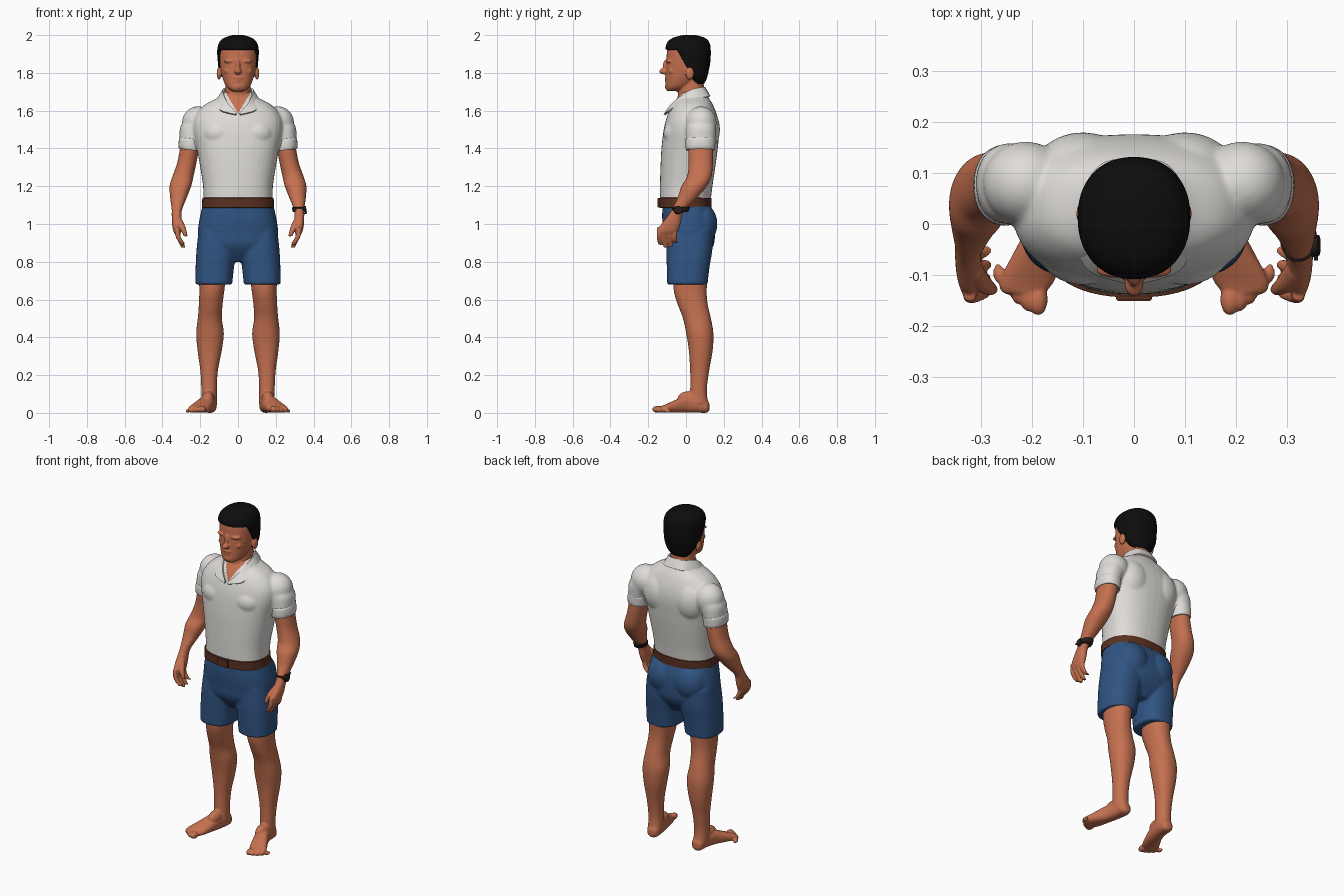
import bpy, bmesh, math
from mathutils import Vector, Matrix


def material(name, rgb):
    m = bpy.data.materials.new(name)
    m.diffuse_color = (*rgb, 1)
    return m


SKIN = material("skin", (0.56, 0.165, 0.08))
SHIRT = material("shirt white", (0.74, 0.72, 0.69))
SHORTS = material("shorts blue", (0.03, 0.09, 0.23))
LEATHER = material("belt brown", (0.10, 0.03, 0.015))
HAIR = material("hair black", (0.004, 0.004, 0.004))
WATCH = material("watch dark", (0.02, 0.013, 0.01))


def spline(secs, k):
    """Catmull-Rom smoothing of a list of tuples."""
    if k == 1:
        return secs
    out = []
    for i in range(len(secs) - 1):
        p = [Vector(secs[min(max(j, 0), len(secs) - 1)]) for j in range(i - 1, i + 3)]
        for t in (j / k for j in range(k)):
            out.append(tuple(0.5 * (2 * p[1] + (p[2] - p[0]) * t
                       + (2 * p[0] - 5 * p[1] + 4 * p[2] - p[3]) * t * t
                       + (3 * p[1] - p[0] - 3 * p[2] + p[3]) * t ** 3)))
    return out + [secs[-1]]


def loft(bm, secs, s=1, k=5, n=2.2, seg=40, axis='Z'):
    """Skin closed rings (x, y, z, ra, rb); s = -1 builds the mirrored side."""
    rings = []
    for x, y, z, ra, rb in spline(secs, k):
        ring = []
        for i in range(seg):
            a = 2 * math.pi * i / seg
            c, d = math.cos(a), math.sin(a)
            u = ra * math.copysign(abs(c) ** (2 / n), c)
            v = rb * math.copysign(abs(d) ** (2 / n), d)
            p = (x + u, y + v, z) if axis == 'Z' else (x + u, y, z + v)
            ring.append(bm.verts.new((s * p[0], p[1], p[2])))
        rings.append(ring)
    for a, b in zip(rings, rings[1:]):
        for i in range(seg):
            j = (i + 1) % seg
            bm.faces.new((a[i], a[j], b[j], b[i]))
    bm.faces.new(rings[0])
    bm.faces.new(rings[-1])


def ball(bm, c, r, s=1):
    m = Matrix.Translation((c[0] * s, c[1], c[2])) @ Matrix.Diagonal((*r, 1))
    bmesh.ops.create_uvsphere(bm, u_segments=24, v_segments=16, radius=1, matrix=m)


def finish(bm, name, mat, voxel=0, smooth=3, solid=0):
    """Make the object; voxel > 0 fuses its overlapping pieces."""
    bmesh.ops.recalc_face_normals(bm, faces=bm.faces)
    me = bpy.data.meshes.new(name)
    bm.to_mesh(me)
    bm.free()
    ob = bpy.data.objects.new(name, me)
    bpy.context.collection.objects.link(ob)
    if voxel:
        r = ob.modifiers.new("fuse", 'REMESH')
        r.mode, r.voxel_size = 'VOXEL', voxel
        sm = ob.modifiers.new("soften", 'SMOOTH')
        sm.iterations = smooth
    if solid:
        t = ob.modifiers.new("thickness", 'SOLIDIFY')
        t.thickness, t.offset = solid, 0
    if voxel or solid:
        ev = ob.evaluated_get(bpy.context.evaluated_depsgraph_get())
        me = bpy.data.meshes.new_from_object(ev)
        ob.modifiers.clear()
        ob.data = me
    me.materials.clear()
    me.materials.append(mat)
    for p in me.polygons:
        p.material_index = 0
    bpy.ops.object.select_all(action='DESELECT')
    ob.select_set(True)
    bpy.context.view_layer.objects.active = ob
    bpy.ops.object.shade_smooth_by_angle(angle=math.radians(50))
    return ob


# head, neck and face
bm = bmesh.new()
loft(bm, [(0, -.065, 1.703, .03, .035), (0, -.05, 1.72, .056, .058), (0, -.03, 1.75, .074, .078),
          (0, -.01, 1.80, .089, .097), (0, 0, 1.86, .097, .104), (0, .01, 1.92, .1, .11),
          (0, .01, 1.96, .088, .098), (0, .01, 1.985, .05, .06)])
loft(bm, [(0, .025, 1.82, .06, .06), (0, .028, 1.72, .066, .068), (0, .03, 1.66, .07, .075),
          (0, .03, 1.56, .08, .08)])
ball(bm, (0, -.116, 1.808), (.019, .026, .016))
ball(bm, (0, -.106, 1.835), (.012, .017, .036))
ball(bm, (0, -.088, 1.728), (.034, .024, .023))
ball(bm, (0, -.1, 1.775), (.03, .014, .008))
ball(bm, (0, -.098, 1.760), (.026, .014, .008))
for s in (1, -1):
    ball(bm, (.04, -.088, 1.862), (.036, .018, .010), s)
    ball(bm, (.045, -.076, 1.81), (.03, .018, .02), s)
    ball(bm, (.1, .02, 1.798), (.013, .023, .034), s)
finish(bm, "head", SKIN, .005, 3)

# hair cap, tucked under the skin below the hairline
bm = bmesh.new()
loft(bm, [(0, .058, 1.74, .055, .036), (0, .055, 1.77, .078, .055), (0, .035, 1.81, .1, .085),
          (0, .022, 1.86, .107, .107), (0, .012, 1.92, .11, .119), (0, .012, 1.96, .1, .112),
          (0, .015, 1.985, .074, .085), (0, .018, 2.0, .03, .035)], k=10, seg=96)
for v in bm.verts:
    d = min(1.925 - v.co.z, -.035 + (1.90 - v.co.z) * .6 - v.co.y)
    f = 1 - .25 * min(max(d / .012, 0), 1)
    v.co.x *= f
    v.co.y *= f
finish(bm, "hair", HAIR)

# polo shirt: torso and sleeves fused, open neck coloured as skin
bm = bmesh.new()
loft(bm, [(0, -.005, 1.11, .182, .134), (0, .001, 1.2, .185, .139), (0, .01, 1.3, .2, .145),
          (0, .019, 1.4, .218, .149), (0, .029, 1.5, .238, .147), (0, .033, 1.57, .228, .133),
          (0, .035, 1.63, .178, .108), (0, .037, 1.67, .105, .082), (0, .035, 1.70, .076, .068)], n=2.35)
for s in (1, -1):
    ball(bm, (.212, .08, 1.535), (.085, .082, .088), s)
    loft(bm, [(.2, .08, 1.57, .06, .06), (.228, .08, 1.52, .075, .078),
              (.247, .078, 1.46, .063, .078), (.254, .076, 1.40, .056, .074)], s)
    ball(bm, (.1, -.045, 1.48), (.09, .075, .075), s)
    ball(bm, (.1, .1, 1.5), (.1, .08, .12), s)
shirt = finish(bm, "shirt", SHIRT, .007, 6)
shirt.data.materials.append(SKIN)
for p in shirt.data.polygons:
    c = p.center
    if c.y < .02 and abs(c.x) < (c.z - 1.585) * .6:
        p.material_index = 1

# rolled sleeve cuffs
for s, side in ((1, "left"), (-1, "right")):
    bm = bmesh.new()
    loft(bm, [(.253, .076, 1.392, .054, .072), (.254, .076, 1.395, .06, .077),
              (.252, .076, 1.43, .062, .079), (.249, .077, 1.45, .061, .078),
              (.248, .077, 1.453, .055, .07)], s, k=2)
    for v in bm.verts:
        v.co.z += (abs(v.co.x) - .25) * .12
    finish(bm, side + "_cuff", SHIRT)

# folded collar: a strip between neck edge, fold and outer edge
fold = spline([(0, .098, 1.722), (.05, .085, 1.722), (.077, .03, 1.71), (.07, -.03, 1.672),
               (.045, -.078, 1.628), (.008, -.108, 1.588)], 6)
outer = spline([(0, .125, 1.675), (.065, .112, 1.672), (.108, .035, 1.658), (.108, -.035, 1.63),
                (.088, -.088, 1.598), (.012, -.114, 1.578)], 6)
bm = bmesh.new()
for s in (1, -1):
    a = [bm.verts.new((s * x, y, z)) for x, y, z in fold]
    b = [bm.verts.new((s * x, y, z)) for x, y, z in outer]
    for i in range(len(a) - 1):
        bm.faces.new((a[i], a[i + 1], b[i + 1], b[i]))
bmesh.ops.remove_doubles(bm, verts=bm.verts, dist=.0005)
finish(bm, "collar", SHIRT, solid=.01)

# belt and buckle
bm = bmesh.new()
loft(bm, [(0, -.004, 1.085, .185, .132), (0, -.004, 1.088, .191, .14),
          (0, -.004, 1.137, .189, .14), (0, -.004, 1.14, .18, .132)], k=1, n=2.35, seg=64)
finish(bm, "belt", LEATHER)
bm = bmesh.new()
bmesh.ops.create_cube(bm, size=1, matrix=Matrix.Translation((0, -.144, 1.112)) @ Matrix.Diagonal((.07, .014, .05, 1)))
bmesh.ops.bevel(bm, geom=bm.edges[:], offset=.003, segments=2, affect='EDGES')
finish(bm, "buckle", LEATHER)

# shorts
bm = bmesh.new()
loft(bm, [(0, .004, 1.10, .187, .128), (0, .012, 1.03, .203, .138), (0, .018, .95, .212, .136),
          (0, .018, .88, .19, .125), (0, .02, .80, .10, .07)], n=2.4)
for s in (1, -1):
    ball(bm, (.085, .083, 1.0), (.1, .083, .11), s)
    loft(bm, [(.11, .022, .97, .098, .12), (.114, .018, .87, .105, .122),
              (.122, .012, .78, .102, .114), (.127, .008, .70, .098, .108),
              (.127, .008, .68, .098, .108)], s, n=2.4)
finish(bm, "shorts", SHORTS, .007, 4)

for s, side in ((1, "left"), (-1, "right")):
    # arm, hand and fingers
    bm = bmesh.new()
    loft(bm, [(.25, .08, 1.48, .045, .06), (.257, .078, 1.40, .05, .066), (.272, .078, 1.32, .051, .064),
              (.292, .07, 1.25, .056, .065), (.305, .043, 1.2, .057, .067), (.315, .008, 1.14, .044, .052),
              (.323, -.036, 1.08, .028, .038), (.325, -.055, 1.05, .026, .036),
              (.324, -.08, 1.0, .025, .05), (.322, -.095, .965, .021, .053),
              (.319, -.1, .945, .014, .045)], s)
    for i, tip in enumerate((.89, .875, .88, .9)):
        y = -.138 + i * .027
        loft(bm, [(.322, y, .985, .013, .0135), (.32, y - .004, .945, .0135, .0135),
                  (.308, y - .002, .915, .013, .013), (.29, y + .004, tip, .011, .011)], s, k=3, seg=14)
    loft(bm, [(.316, -.085, 1.03, .017, .02), (.3, -.112, .995, .018, .019),
              (.285, -.125, .96, .014, .015), (.277, -.128, .935, .01, .011)], s, k=3, seg=14)
    finish(bm, side + "_arm", SKIN, .004, 4)

    # leg, foot and toes
    bm = bmesh.new()
    loft(bm, [(.135, .03, .78, .075, .09), (.138, .022, .66, .067, .088), (.144, .034, .58, .063, .08),
              (.149, .058, .5, .064, .074), (.148, .073, .42, .073, .072), (.15, .078, .33, .064, .063),
              (.153, .072, .22, .046, .05), (.153, .066, .12, .041, .044), (.152, .068, .05, .041, .05)], s)
    loft(bm, [(.15, .124, .032, .015, .018), (.15, .108, .036, .034, .035), (.152, .06, .045, .039, .044),
              (.165, 0, .046, .042, .045), (.188, -.06, .034, .05, .033),
              (.21, -.112, .022, .054, .021), (.217, -.135, .018, .042, .016)], s, n=2.4, axis='Y')
    ball(bm, (.158, .015, .075), (.034, .06, .04), s)
    for i in range(5):
        r = .019 - .0022 * i
        ball(bm, (.188 + .0195 * i, -.148 + .0025 * i * i + .003 * i, r), (r, .032 - .003 * i, r), s)
    finish(bm, side + "_leg", SKIN, .005, 4)

# wrist watch: strap, round case and crown
bm = bmesh.new()
loft(bm, [(.3225, -.031, 1.064, .031, .041), (.3225, -.031, 1.066, .034, .044),
          (.322, -.026, 1.088, .036, .047), (.322, -.026, 1.09, .032, .042)], k=1)
finish(bm, "watch_strap", WATCH)
bm = bmesh.new()
face = Matrix.Translation((.356, -.042, 1.075)) @ Matrix.Rotation(math.radians(80), 4, 'Y')
bmesh.ops.create_cone(bm, cap_ends=True, segments=24, radius1=.023, radius2=.02, depth=.013, matrix=face)
bmesh.ops.create_cone(bm, cap_ends=True, segments=12, radius1=.004, radius2=.004, depth=.01,
                      matrix=Matrix.Translation((.357, -.067, 1.075)) @ Matrix.Rotation(math.pi / 2, 4, 'X'))
finish(bm, "watch_case", WATCH)
